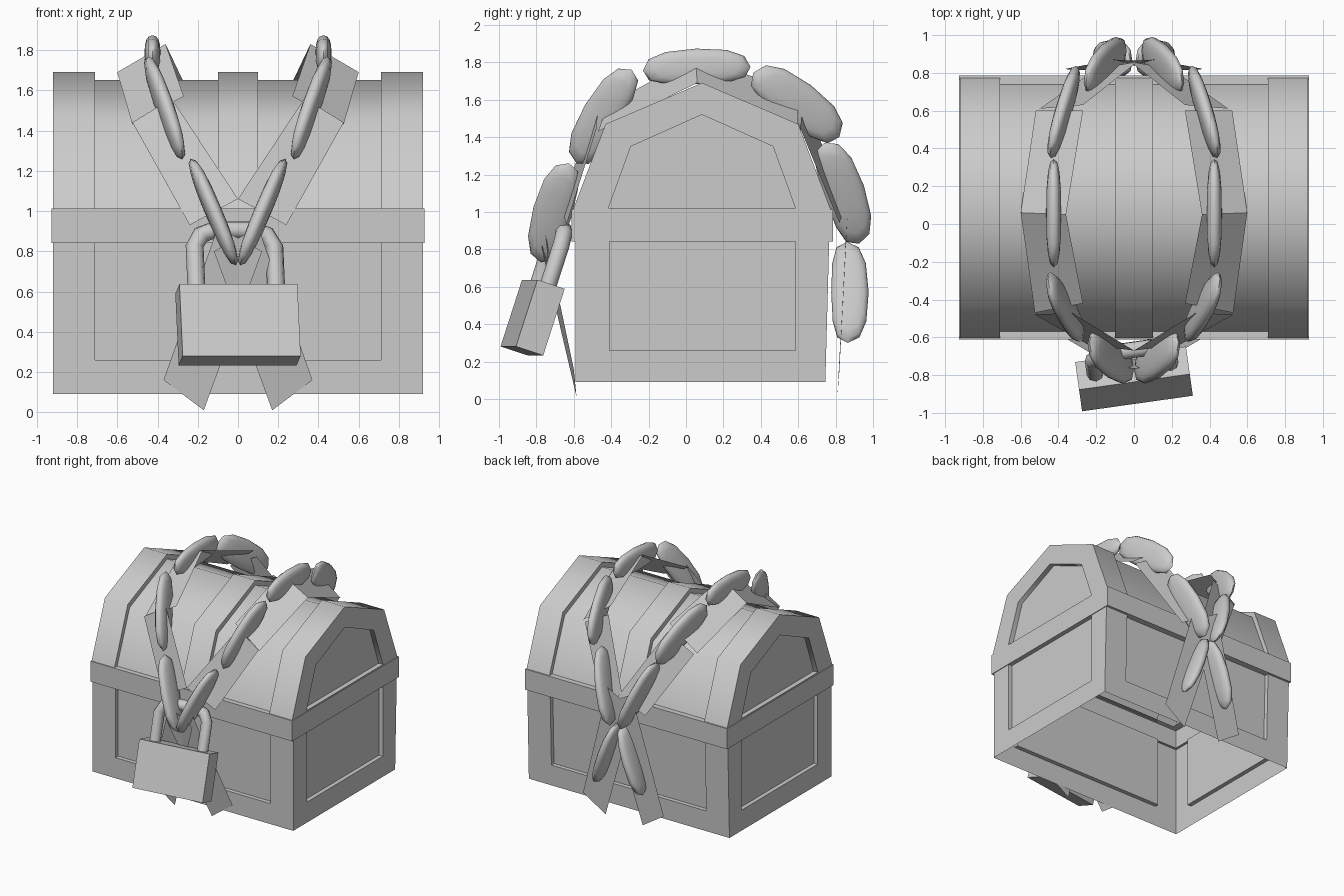
import bpy, bmesh, math
from mathutils import Vector, Matrix

if "Cube" in bpy.data.objects:
    bpy.data.objects.remove(bpy.data.objects["Cube"])

grey = bpy.data.materials.new("plain grey")
grey.diffuse_color = (0.6, 0.6, 0.6, 1)
grey.use_nodes = True
grey.node_tree.nodes["Principled BSDF"].inputs["Base Color"].default_value = grey.diffuse_color


def finish(bm, name, angle=None, recalc=True):
    bmesh.ops.remove_doubles(bm, verts=bm.verts, dist=0.0005)
    if recalc:
        bmesh.ops.recalc_face_normals(bm, faces=bm.faces)
    me = bpy.data.meshes.new(name)
    bm.to_mesh(me)
    bm.free()
    me.materials.append(grey)
    ob = bpy.data.objects.new(name, me)
    bpy.context.collection.objects.link(ob)
    if angle:
        bpy.ops.object.select_all(action='DESELECT')
        bpy.context.view_layer.objects.active = ob
        ob.select_set(True)
        bpy.ops.object.shade_smooth_by_angle(angle=math.radians(angle))
    return ob


def bridge(bm, a, b, closed=True):
    n = len(a)
    for i in range(n if closed else n - 1):
        j = (i + 1) % n
        bm.faces.new([bm.verts.new(p) for p in (a[i], a[j], b[j], b[i])])


def recessed_wall(bm, outer, inner, push):
    """Flat frame with a panel sunk into it."""
    outer, inner = [Vector(p) for p in outer], [Vector(p) for p in inner]
    sunk = [p + Vector(push) for p in inner]
    bridge(bm, outer, inner)
    bridge(bm, inner, sunk)
    bm.faces.new([bm.verts.new(p) for p in sunk])


def rect_x(x, y0, y1, z0, z1):
    return [(x, y0, z0), (x, y1, z0), (x, y1, z1), (x, y0, z1)]


# Chest body: four panelled walls, open underneath
D = 0.035
YB0, YB1 = 0.745, 0.77          # back wall leans out slightly
bm = bmesh.new()
for s in (-1, 1):
    recessed_wall(bm, [(s * .92, -.59, .09), (s * .92, YB0, .09), (s * .92, YB1, 1.01), (s * .92, -.59, 1.01)],
                  rect_x(s * .92, -.41, .585, .26, .845), (-s * D, 0, 0))


def lean(z):
    return YB0 + (YB1 - YB0) * (z - .09) / .92


recessed_wall(bm, [(x, -.59, z) for x, z in ((-.92, .09), (.92, .09), (.92, 1.01), (-.92, 1.01))],
              [(x, -.59, z) for x, z in ((-.71, .26), (.71, .26), (.71, .845), (-.71, .845))], (0, D, 0))
recessed_wall(bm, [(x, lean(z), z) for x, z in ((-.92, .09), (.92, .09), (.92, 1.01), (-.92, 1.01))],
              [(x, lean(z), z) for x, z in ((-.71, .26), (.71, .26), (.71, .845), (-.71, .845))], (0, -D, 0))
finish(bm, "chest_body")

# Rim band around the top of the body
bm = bmesh.new()


def ring(x, y0, y1, z):
    return [(-x, y0, z), (x, y0, z), (x, y1, z), (-x, y1, z)]


loops = [ring(.9, -.57, .74, .842), ring(.926, -.612, .785, .842), ring(.926, -.612, .785, 1.012), ring(.86, -.55, .72, 1.012)]
for a, b in zip(loops, loops[1:]):
    bridge(bm, a, b)
finish(bm, "rim_band")

# Lid: faceted arch with raised bands at the ends and centre
CY = 0.085


def arch(x, half):
    pts = list(half) + [(-y, z) for y, z in reversed(half[:-1])]
    return [Vector((x, CY + y, z)) for y, z in pts]


HIGH = [(-.69, 1.01), (-.515, 1.47), (0, 1.69)]
LOW = [(-.655, 1.01), (-.49, 1.435), (0, 1.65)]
PANEL = [(-.5, 1.02), (-.38, 1.35), (0, 1.52)]
stations = [(-.92, HIGH), (-.71, HIGH), (-.71, LOW), (-.1, LOW), (-.1, HIGH),
            (.1, HIGH), (.1, LOW), (.71, LOW), (.71, HIGH), (.92, HIGH)]
bm = bmesh.new()
for (xa, pa), (xb, pb) in zip(stations, stations[1:]):
    bridge(bm, arch(xa, pa), arch(xb, pb), closed=False)
for s in (-1, 1):
    recessed_wall(bm, arch(s * .92, HIGH), arch(s * .92, PANEL), (-s * .04, 0, 0))
finish(bm, "lid", angle=52)


# Chain links: thick rounded oval discs
def link(name, p, q, width, thick, out):
    p, q = Vector(p), Vector(q)
    a = (q - p).normalized()
    w = Vector(out)
    w = (w - a * w.dot(a)).normalized()
    t = a.cross(w)
    half = (q - p).length / 2
    bm = bmesh.new()
    bmesh.ops.create_uvsphere(bm, u_segments=12, v_segments=8, radius=1)

    def sq(v, e):
        return math.copysign(abs(v) ** e, v)
    mid = (p + q) / 2
    for v in bm.verts:
        u, k, h = v.co
        bulge = width * .07 * (1 - u * u)      # outer side bows outward
        v.co = mid + a * sq(u, .8) * half + w * (sq(k, .75) * width / 2 + bulge) + t * sq(h, .8) * thick / 2
    finish(bm, name, angle=60)


LINKS = [  # lower end, upper end, width, outward direction
    ((.01, -.775, .73), (.235, -.625, 1.26), .21, (0, -1, .25)),
    ((.275, -.585, 1.26), (.455, -.29, 1.76), .21, (0, -1, .7)),
    ((.425, -.23, 1.755), (.425, .345, 1.775), .19, (0, 0, 1)),
    ((.445, .36, 1.745), (.30, .82, 1.40), .23, (0, .6, 1)),
    ((.255, .74, 1.37), (.05, .925, .83), .22, (0, 1, .3)),
    ((-.02, .86, .84), (-.21, .865, .30), .20, (0, 1, 0)),
]
for side, s in (("right", 1), ("left", -1)):
    for i, (p, q, w, out) in enumerate(LINKS):
        link(f"chain_link_{side}_{i + 1}", (p[0] * s, p[1], p[2]), (q[0] * s, q[1], q[2]), w, .08, out)

# Flat straps under the chains: each is a run of cross-edges (inner, outer)
TOP = ((.36, .05, 1.83), (.60, .06, 1.69))
STRAPS = {
    "front_upper": [TOP, ((.27, -.42, 1.57), (.525, -.47, 1.43))],
    "front_middle": [((.33, -.47, 1.56), (.525, -.48, 1.44)), ((.0, -.67, 1.06), (.24, -.64, .93))],
    "front_lower": [((.10, -.76, .92), (-.12, -.77, .80)), ((.37, -.60, .16), (.17, -.585, .01))],
    "back_upper": [TOP, ((.27, .60, 1.64), (.52, .60, 1.46))],
    "back_middle": [((.27, .63, 1.58), (.50, .61, 1.45)), ((-.02, .86, 1.06), (.20, .82, .94))],
    "back_lower": [((.11, .87, 1.11), (-.12, .86, .98)), ((.37, .82, .15), (.17, .81, .02))],
}
for side, s in (("right", 1), ("left", -1)):
    for name, edges in STRAPS.items():
        bm = bmesh.new()
        (a, b), (c, d) = edges
        bm.faces.new([bm.verts.new((p[0] * s, p[1], p[2])) for p in (a, b, d, c)])
        f = bm.faces[:][0]
        f.normal_update()
        if f.normal.dot(Vector((0, f.calc_center_median().y, .6))) < 0:
            f.normal_flip()
        finish(bm, f"strap_{name}_{side}", recalc=False)

# Padlock: tilted box body and bent round shackle
pose = Matrix.Translation((0, -.82, .435)) @ Matrix.Rotation(math.radians(8), 4, 'Z') @ Matrix.Rotation(math.radians(-18), 4, 'X')
bm = bmesh.new()
bmesh.ops.create_cube(bm, size=1)
bmesh.ops.scale(bm, verts=bm.verts, vec=(.592, .155, .375))
bm.transform(pose)
finish(bm, "padlock_body")

bm = bmesh.new()
path = [(-.2, .15), (-.2, .41), (-.165, .47), (-.1, .495), (.1, .495), (.165, .47), (.2, .41), (.2, .15)]
rings = []
for i, (x, z) in enumerate(path):
    p0, p1 = path[max(i - 1, 0)], path[min(i + 1, len(path) - 1)]
    d = Vector((p1[0] - p0[0], 0, p1[1] - p0[1])).normalized()
    n = Vector((0, 1, 0)).cross(d)
    rings.append([Vector((x, 0, z)) + .045 * (n * math.cos(k * math.pi / 4) + Vector((0, 1, 0)) * math.sin(k * math.pi / 4))
                  for k in range(8)])
for a, b in zip(rings, rings[1:]):
    bridge(bm, a, b)
bm.transform(pose)
finish(bm, "padlock_shackle", angle=50)
